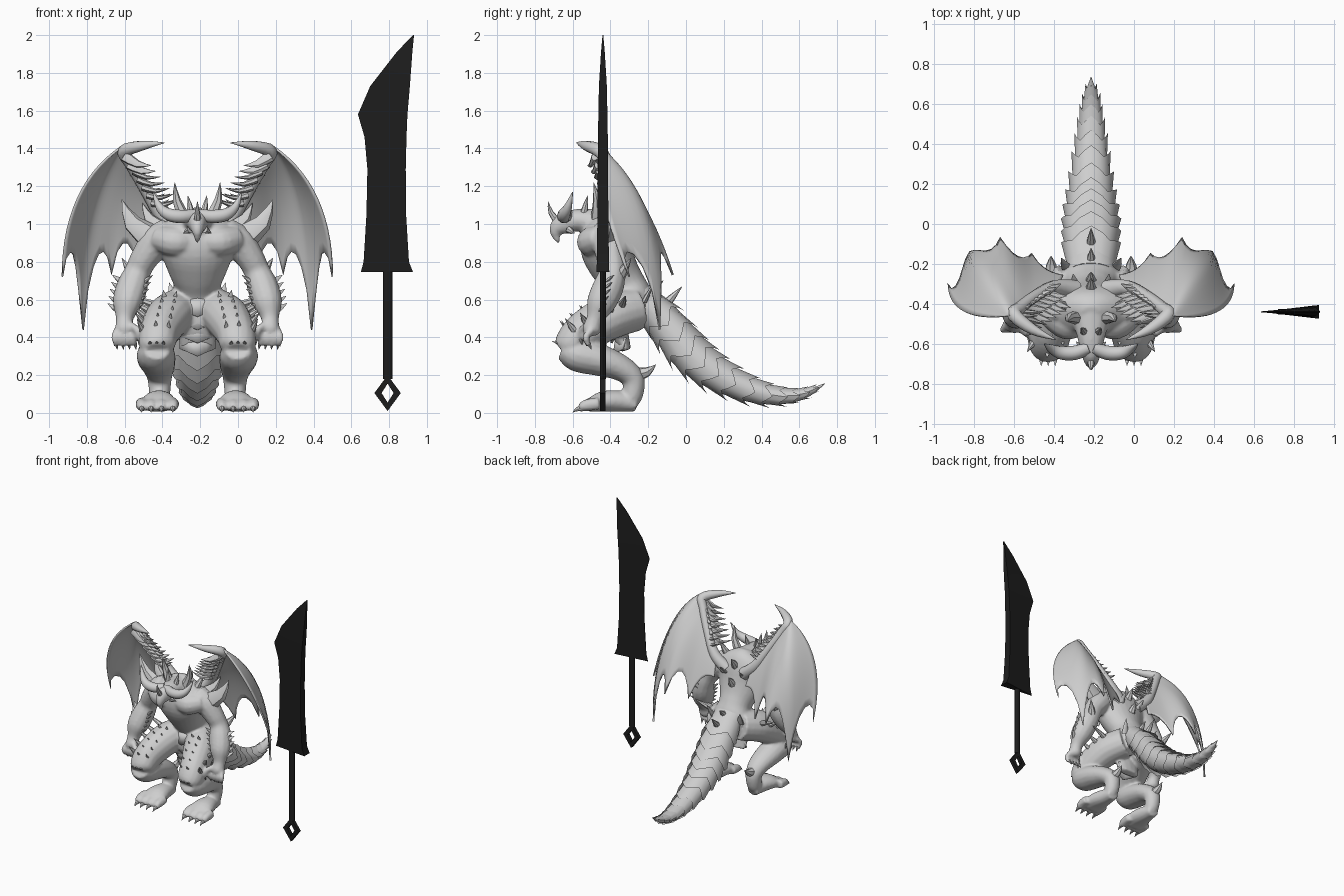
import bpy, bmesh, math
from mathutils import Vector

if "Cube" in bpy.data.objects:
    bpy.data.objects.remove(bpy.data.objects["Cube"])

CX = -0.215          # centre line of the creature
SIDES = (1, -1)


def material(name, rgb):
    m = bpy.data.materials.new(name)
    m.diffuse_color = (*rgb, 1)
    m.use_nodes = True
    m.node_tree.nodes["Principled BSDF"].inputs["Base Color"].default_value = m.diffuse_color
    return m


HIDE = material("pale grey hide", (0.62, 0.62, 0.62))
IRON = material("black iron", (0.012, 0.012, 0.012))


def finish(bm, name, mat, offset=CX, angle=40):
    bmesh.ops.recalc_face_normals(bm, faces=bm.faces[:])
    me = bpy.data.meshes.new(name)
    bm.to_mesh(me)
    bm.free()
    ob = bpy.data.objects.new(name, me)
    bpy.context.collection.objects.link(ob)
    ob.location.x = offset
    me.materials.append(mat)
    bpy.ops.object.select_all(action='DESELECT')
    ob.select_set(True)
    bpy.context.view_layer.objects.active = ob
    bpy.ops.object.shade_smooth_by_angle(angle=math.radians(angle))
    return ob


def spline(pts, steps):
    """Smooth curve through tuples of any length."""
    if steps == 1:
        return [list(p) for p in pts]
    out = []
    for i in range(len(pts) - 1):
        a, b, c, d = (pts[max(i - 1, 0)], pts[i], pts[i + 1], pts[min(i + 2, len(pts) - 1)])
        for k in range(steps):
            t = k / steps
            out.append([0.5 * (2 * q + (r - p) * t + (2 * p - 5 * q + 4 * r - s) * t * t
                               + (3 * q - p - 3 * r + s) * t ** 3) for p, q, r, s in zip(a, b, c, d)])
    out.append(list(pts[-1]))
    return out


def bridge(bm, a, b):
    n = len(a)
    for i in range(n):
        bm.faces.new((a[i], a[(i + 1) % n], b[(i + 1) % n], b[i]))


def tube(bm, pts, side=1, sides=12, steps=4):
    """Closed tube; points are (x, y, z, radius) or (x, y, z, width, depth)."""
    pts = spline([(p[0] * side, p[1], p[2], p[3], p[-1]) for p in pts], steps)
    co = [Vector(p[:3]) for p in pts]
    ref, prev, first = None, None, None
    for i, p in enumerate(pts):
        d = (co[min(i + 1, len(co) - 1)] - co[max(i - 1, 0)]).normalized()
        if ref is None:
            ref = Vector((1, 0, 0)) if abs(d.x) < 0.85 else Vector((0, 1, 0))
        ref = (ref - d * ref.dot(d)).normalized()
        up = d.cross(ref)
        ring = []
        for k in range(sides):
            a = math.tau * k / sides
            ring.append(bm.verts.new(co[i] + ref * math.cos(a) * max(p[3], 0.001)
                                     + up * math.sin(a) * max(p[4], 0.001)))
        if prev:
            bridge(bm, prev, ring)
        else:
            first = ring
        prev = ring
    bm.faces.new(first[::-1])
    bm.faces.new(prev)


def spike(bm, base, tip, r, side=1, bend=(0, 0, 0), flat=1):
    b, t = Vector(base), Vector(tip)
    m = b.lerp(t, 0.5) + Vector(bend)
    tube(bm, [(*b, r, r * flat), (*m, r * 0.65, r * .65 * flat), (*t, 0.001, .001)], side, 7, 2)


def mix(a, b, t):
    return Vector(a).lerp(Vector(b), t)


# Body: torso, head, limbs fused into one smooth skin
bm = bmesh.new()
tube(bm, [(0, -.27, .48, .11, .10), (0, -.28, .59, .15, .11), (0, -.32, .67, .125, .11), (0, -.37, .75, .155, .12),
          (0, -.42, .86, .20, .135), (0, -.43, .95, .225, .125), (0, -.44, 1.02, .15, .10),
          (0, -.46, 1.07, .05, .05)], sides=24)
tube(bm, [(0, -.46, 1.0, .10, .085), (0, -.57, 1.02, .07, .06), (0, -.65, 1.0, .05, .06),
          (0, -.69, .96, .03, .035), (0, -.675, .90, .008, .008)])
tube(bm, [(0, -.35, .62, .12, .05), (0, -.36, .48, .115, .05), (0, -.32, .33, .09, .03)])
for s in SIDES:
    # chest muscle, arm, palm
    tube(bm, [(.04, -.49, .91, .06), (.12, -.50, .905, .08), (.21, -.45, .925, .065)], s)
    tube(bm, [(.14, -.42, .96, .08), (.215, -.41, .905, .088), (.28, -.40, .82, .075), (.315, -.39, .75, .07),
              (.345, -.41, .67, .083), (.372, -.45, .58, .078), (.385, -.48, .50, .047),
              (.385, -.50, .44, .05), (.385, -.505, .41, .03)], s)
    # fingers and thumb
    for k in range(4):
        u = .34 + .033 * k
        tube(bm, [(mix((.385, 0, 0), (u, 0, 0), .7).x, -.50, .44, .02), (u, -.53, .40, .019),
                  (u - .01, -.515, .355, .013)], s, 8)
    tube(bm, [(.37, -.51, .47, .022), (.32, -.55, .44, .02), (.31, -.56, .39, .012)], s, 8)
    # thigh, shin, foot, toes
    tube(bm, [(.08, -.26, .55, .11, .115), (.15, -.40, .51, .12, .12), (.20, -.54, .43, .105, .11),
              (.215, -.62, .36, .095, .085), (.215, -.65, .33, .06, .06)], s, 16)
    tube(bm, [(.215, -.65, .34, .07, .06), (.22, -.58, .31, .10, .09), (.215, -.46, .28, .10, .085),
              (.205, -.35, .24, .085, .07), (.20, -.28, .18, .065, .06), (.20, -.285, .09, .055, .055),
              (.20, -.32, .05, .05, .045)], s, 16)
    tube(bm, [(.20, -.26, .04, .045, .035), (.20, -.34, .06, .065, .055), (.205, -.44, .06, .09, .055),
              (.21, -.52, .035, .095, .032)], s, 16)
    for u in (.13, .19, .245, .295):
        tube(bm, [(u, -.46, .05, .035), (u, -.53, .04, .032), (u, -.565, .022, .02)], s, 8)
body = finish(bm, "body", HIDE)
rm = body.modifiers.new("fuse", 'REMESH')
rm.mode, rm.voxel_size, rm.use_smooth_shade = 'VOXEL', 0.011, True
sm = body.modifiers.new("soften", 'SMOOTH')
sm.factor, sm.iterations = 0.5, 3

# Claws on toes and fingers
bm = bmesh.new()
for s in SIDES:
    for u in (.13, .19, .245, .295):
        spike(bm, (u, -.55, .025), (u, -.60, .003), .018, s, (0, 0, .006))
    for k in range(4):
        spike(bm, (.33 + .033 * k, -.515, .37), (.325 + .033 * k, -.50, .335), .011, s)
    spike(bm, (.31, -.56, .40), (.31, -.55, .36), .011, s)
finish(bm, "claws", HIDE)

# Horns, crest and brow
bm = bmesh.new()
spike(bm, (0, -.67, 1.0), (0, -.73, 1.12), .022, 1, (0, -.015, 0))
for s in SIDES:
    tube(bm, [(.01, -.62, 1.05, .03), (.08, -.645, 1.04, .036), (.15, -.645, 1.05, .034),
              (.20, -.625, 1.09, .022), (.235, -.60, 1.17, .002)], s, 10)
    spike(bm, (.07, -.47, 1.03), (.12, -.49, 1.22), .035, s, (.015, .01, 0))
    spike(bm, (.035, -.54, 1.06), (.05, -.52, 1.15), .02, s)
    spike(bm, (.13, -.42, 1.0), (.18, -.38, 1.12), .03, s)
    spike(bm, (.04, -.62, .97), (.075, -.59, .95), .02, s)
finish(bm, "horns", HIDE)

# Spikes on shoulders, arms, legs and back
bm = bmesh.new()
for s in SIDES:
    spike(bm, (.23, -.41, .92), (.40, -.38, 1.13), .075, s, (.03, 0, -.02), .7)
    spike(bm, (.18, -.38, .97), (.29, -.33, 1.11), .045, s, (.02, 0, -.01), .7)
    spike(bm, (.33, -.36, .71), (.40, -.29, .82), .035, s)
    spike(bm, (.20, -.27, .20), (.20, -.16, .255), .04, s, (0, .01, -.01))
    for i in range(5):
        t = i / 4
        spike(bm, mix((.39, -.43, .69), (.41, -.46, .54), t), mix((.45, -.38, .73), (.475, -.42, .58), t), .025, s, flat=.5)
        spike(bm, mix((.29, -.44, .69), (.33, -.47, .56), t), mix((.235, -.45, .73), (.28, -.48, .58), t), .015, s)
        spike(bm, mix((.22, -.34, .57), (.28, -.58, .42), t), mix((.36, -.32, .62), (.32, -.64, .50), t), .022, s)
        spike(bm, mix((.13, -.42, .57), (.16, -.60, .40), t), mix((.11, -.45, .645), (.15, -.66, .49), t), .022, s, flat=.45)
        spike(bm, mix((.17, -.42, .57), (.22, -.60, .40), t), mix((.18, -.46, .65), (.22, -.67, .49), t), .026, s, flat=.45)
    for u in (.18, .215, .25):
        spike(bm, (u, -.63, .35), (u, -.71, .38), .022, s, flat=.6)
    spike(bm, (.12, -.22, .59), (.15, -.17, .69), .03, s, flat=.5)
    spike(bm, (.08, -.31, .92), (.09, -.25, .98), .025, s, flat=.5)
for base, tip in (((0, -.13, .55), (0, -.02, .67)), ((0, -.21, .62), (0, -.12, .70)),
                  ((0, -.33, .98), (0, -.27, 1.06)), ((0, -.29, .85), (0, -.24, .92))):
    spike(bm, base, tip, .03)
finish(bm, "body_spikes", HIDE)

# Front waist plates, each a shallow pointed shield
bm = bmesh.new()
for i in range(4):
    z, w, y = .61 - .07 * i, .12 - .008 * i, -.41 + .012 * i
    top = [bm.verts.new((w * k, y + .05 * k * k, z)) for k in (-1, -.5, 0, .5, 1)]
    low = [bm.verts.new((w * k, y - .015 + .05 * k * k, z - .10 + .04 * abs(k))) for k in (-1, -.5, 0, .5, 1)]
    for k in range(4):
        bm.faces.new((top[k], top[k + 1], low[k + 1], low[k]))
plates = finish(bm, "waist_plates", HIDE)
plates.modifiers.new("thickness", 'SOLIDIFY').thickness = 0.012

# Tail core and overlapping pointed scale rings
TAIL = [(0, -.25, .62, .12, .08), (0, -.115, .485, .12, .095), (0, .005, .33, .12, .10), (0, .15, .21, .10, .085),
        (0, .35, .115, .075, .06), (0, .52, .085, .053, .038), (0, .64, .105, .033, .022), (0, .735, .155, .002, .002)]
bm = bmesh.new()
tube(bm, TAIL, sides=16)
path = spline(TAIL, 12)
N = 16
for i in range(5, len(path) - 10, 6):
    rings = []
    for j, grow, push in ((i - 3, .94, 0), (i + 5, 1.2, .07), (i + 3, .9, 0)):
        p, q = path[j], path[j + 1]
        d = Vector((0, q[1] - p[1], q[2] - p[2])).normalized()
        up = Vector((0, -d.z, d.y))
        ring = []
        for k in range(N):
            a = math.tau * k / N
            peak = math.cos(2 * a) ** 2
            shift = push * peak * (.35 + p[3] * 5)
            g = grow + (.1 * peak - .05 if push else 0)
            ring.append(bm.verts.new(Vector(p[:3]) + Vector((math.cos(a) * p[3] * g, 0, 0))
                                     + up * math.sin(a) * p[4] * g + d * shift))
        rings.append(ring)
    for k in range(3):
        bridge(bm, rings[k], rings[(k + 1) % 3])
finish(bm, "tail", HIDE, angle=35)

# Wings: arm with hooked tip, smooth scalloped membrane, rows of spines
FINGERS = [((.40, -.46, 1.41), (.71, -.50, 1.20), (.715, -.30, .72)),
           ((.39, -.45, 1.40), (.62, -.165, 1.18), (.605, -.14, .44)),
           ((.35, -.42, 1.32), (.44, -.215, 1.18), (.455, -.07, .73)),
           ((.28, -.36, 1.18), (.28, -.26, 1.05), (.30, -.15, .70)),
           ((.16, -.31, 1.00), (.15, -.28, .94), (.14, -.26, .88))]


def finger(f, t):
    a, b, c = FINGERS[f]
    return mix(mix(a, b, t), mix(b, c, t), t)


arm_bm, web_bm = bmesh.new(), bmesh.new()
ARM = [(.08, -.33, .94, .05), (.18, -.32, 1.03, .04), (.275, -.36, 1.18, .030), (.355, -.42, 1.32, .032),
       (.385, -.455, 1.385, .036), (.29, -.53, 1.415, .026), (.175, -.58, 1.43, .002)]
ROWS, PER = 14, 6
for s in SIDES:
    tube(arm_bm, ARM, s, 10)
    for i in range(7):
        b = mix((.385, -.46, 1.36), (.24, -.36, 1.11), i / 6)
        for dy, ln in ((-.03, .14), (.0, .12), (.03, .09)):
            spike(arm_bm, b + Vector((0, dy * .7, 0)), b + Vector((-ln, dy * 2, -.05 + .07 * i / 6)),
                  .032, s, (0, 0, -.018), .6)
    grid = []
    for c in range(4 * PER + 1):
        w = (c % PER) / PER
        reach = 1 - .24 * math.sin(math.pi * w) ** .8 if w else 1
        col = []
        for r in range(ROWS + 1):
            p = spline([tuple(finger(f, r / ROWS * reach)) for f in range(5)], PER)[c]
            col.append(web_bm.verts.new((p[0] * s, p[1], p[2])))
        grid.append(col)
    for c in range(4 * PER):
        for r in range(ROWS):
            web_bm.faces.new((grid[c][r], grid[c + 1][r], grid[c + 1][r + 1], grid[c][r + 1]))
finish(arm_bm, "wing_arms", HIDE)
web = finish(web_bm, "wing_membranes", HIDE, angle=60)
so = web.modifiers.new("thickness", 'SOLIDIFY')
so.thickness, so.offset = 0.012, 0

# Sword blade: wedge section from thin edge to thick back (z, edge x, back x, half thickness)
SY = -.44
bm = bmesh.new()
prev = None
for z, xl, xr, h in ((.745, .65, .927, .034), (.80, .665, .905, .032), (1.05, .68, .89, .029),
                     (1.29, .685, .888, .027), (1.46, .67, .892, .026), (1.58, .635, .897, .024),
                     (1.73, .70, .91, .021), (1.91, .84, .923, .010), (2.0, .926, .932, .002)):
    ring = [bm.verts.new(v) for v in ((xl, SY - .002, z), (xr, SY - h, z), (xr, SY + h, z), (xl, SY + .002, z))]
    if prev:
        bridge(bm, prev, ring)
    else:
        bm.faces.new(ring)
    prev = ring
bm.faces.new(prev)
finish(bm, "sword_blade", IRON, 0, 20)

# Sword grip and open diamond pommel
bm = bmesh.new()
tube(bm, [(.792, SY, .18, .025, .016), (.792, SY, .75, .025, .016)], steps=1)
finish(bm, "sword_grip", IRON, 0)
bm = bmesh.new()
loops = []
for w, h, y in ((.07, .095, -.014), (.07, .095, .014), (.032, .05, .014), (.032, .05, -.014)):
    loops.append([bm.verts.new((.792 + a * w, SY + y, .105 + b * h)) for a, b in ((1, 0), (0, 1), (-1, 0), (0, -1))])
for k in range(4):
    bridge(bm, loops[k], loops[(k + 1) % 4])
finish(bm, "sword_pommel", IRON, 0, 20)
